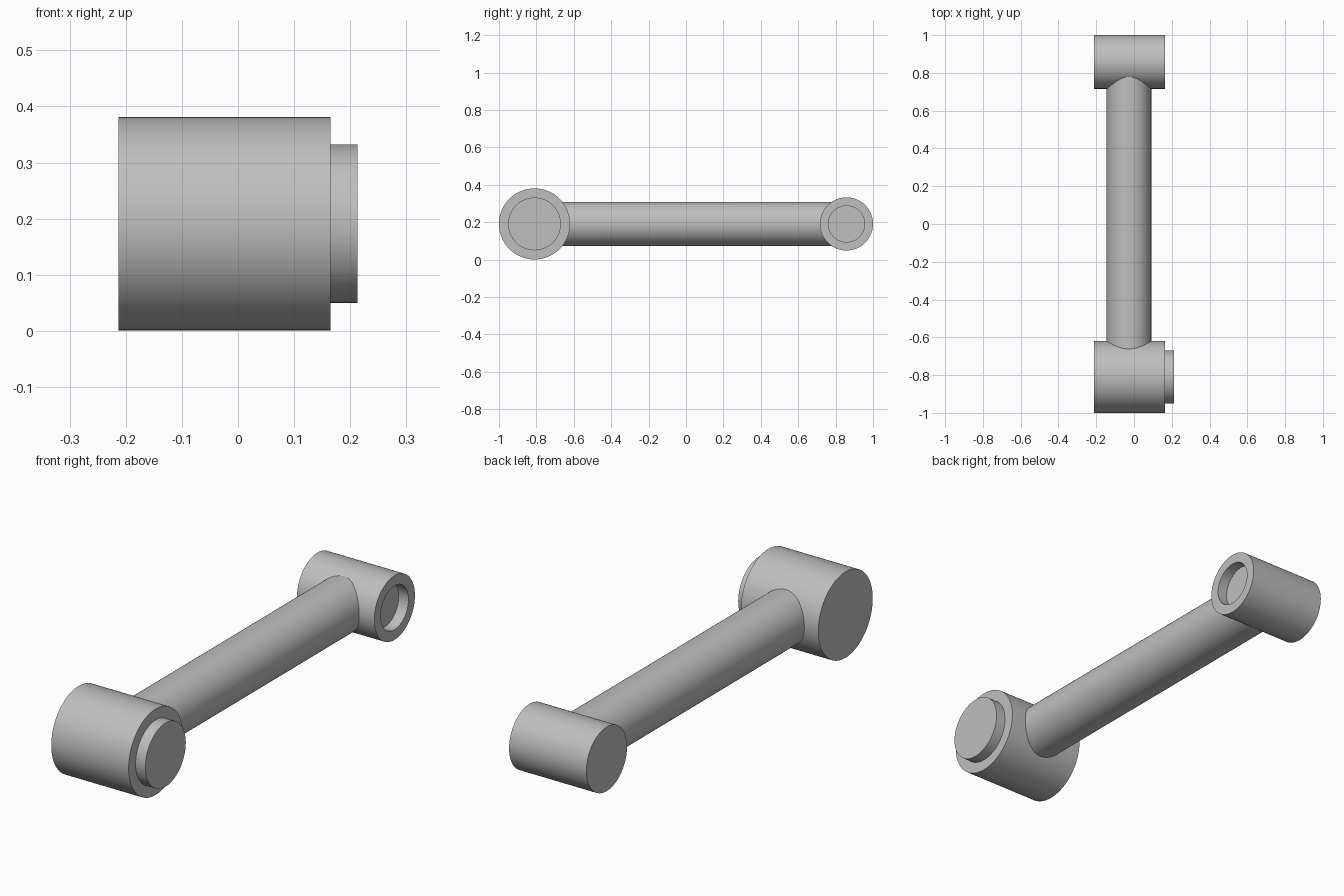
import bpy, bmesh
from math import sin, cos, tau, sqrt, radians

cube = bpy.data.objects.get("Cube")
if cube:
    bpy.data.objects.remove(cube, do_unlink=True)

SIDES = 96
AXIS_Z = 0.191
LEFT, RIGHT = -0.213, 0.165      # end planes of both barrels
STEP = 0.048                     # boss height and socket depth
BIG_Y, BIG_R = -0.81, 0.19
SMALL_Y, SMALL_R = 0.858, 0.142
ROD_X, ROD_R = -0.0265, 0.118

metal = bpy.data.materials.new("plain grey")
metal.use_nodes = True
grey = (0.52, 0.52, 0.52, 1)
metal.diffuse_color = grey
metal.node_tree.nodes["Principled BSDF"].inputs["Base Color"].default_value = grey


def skin(name, rings, capped):
    """Bridge rings of points into a tube, optionally closing both ends."""
    bm = bmesh.new()
    loops = [[bm.verts.new(p) for p in ring] for ring in rings]
    for a, b in zip(loops, loops[1:]):
        for i in range(SIDES):
            j = (i + 1) % SIDES
            bm.faces.new((a[i], a[j], b[j], b[i]))
    if capped:
        bm.faces.new(loops[0][::-1])
        bm.faces.new(loops[-1])
    bmesh.ops.recalc_face_normals(bm, faces=bm.faces)
    mesh = bpy.data.meshes.new(name)
    bm.to_mesh(mesh)
    bm.free()
    mesh.materials.append(metal)
    obj = bpy.data.objects.new(name, mesh)
    bpy.context.collection.objects.link(obj)
    bpy.ops.object.select_all(action="DESELECT")
    obj.select_set(True)
    bpy.context.view_layer.objects.active = obj
    bpy.ops.object.shade_smooth_by_angle(angle=radians(30))
    return obj


ANGLES = [tau * i / SIDES for i in range(SIDES)]


def barrel(name, y, profile):
    """Turn a profile of (x, radius) around an axis along x."""
    skin(name, [[(x, y + r * cos(a), AXIS_Z + r * sin(a)) for a in ANGLES]
                for x, r in profile], True)


# Large barrel with a raised round boss
BOSS_R = 0.141
barrel("large_barrel", BIG_Y, [(LEFT, BIG_R), (RIGHT, BIG_R),
                               (RIGHT, BOSS_R), (RIGHT + STEP, BOSS_R)])

# Small barrel with a round blind socket
SOCKET_R = 0.097
barrel("small_barrel", SMALL_Y, [(LEFT, SMALL_R), (RIGHT, SMALL_R),
                                 (RIGHT, SOCKET_R), (RIGHT - STEP, SOCKET_R)])


# Connecting rod, its open ends saddled to the barrels
def saddle(y, radius, side):
    ring = []
    for a in ANGLES:
        h = ROD_R * sin(a)
        reach = sqrt(radius ** 2 - h ** 2) - 0.003
        ring.append((ROD_X + ROD_R * cos(a), y + side * reach, AXIS_Z + h))
    return ring


skin("connecting_rod", [saddle(BIG_Y, BIG_R, 1), saddle(SMALL_Y, SMALL_R, -1)], False)
